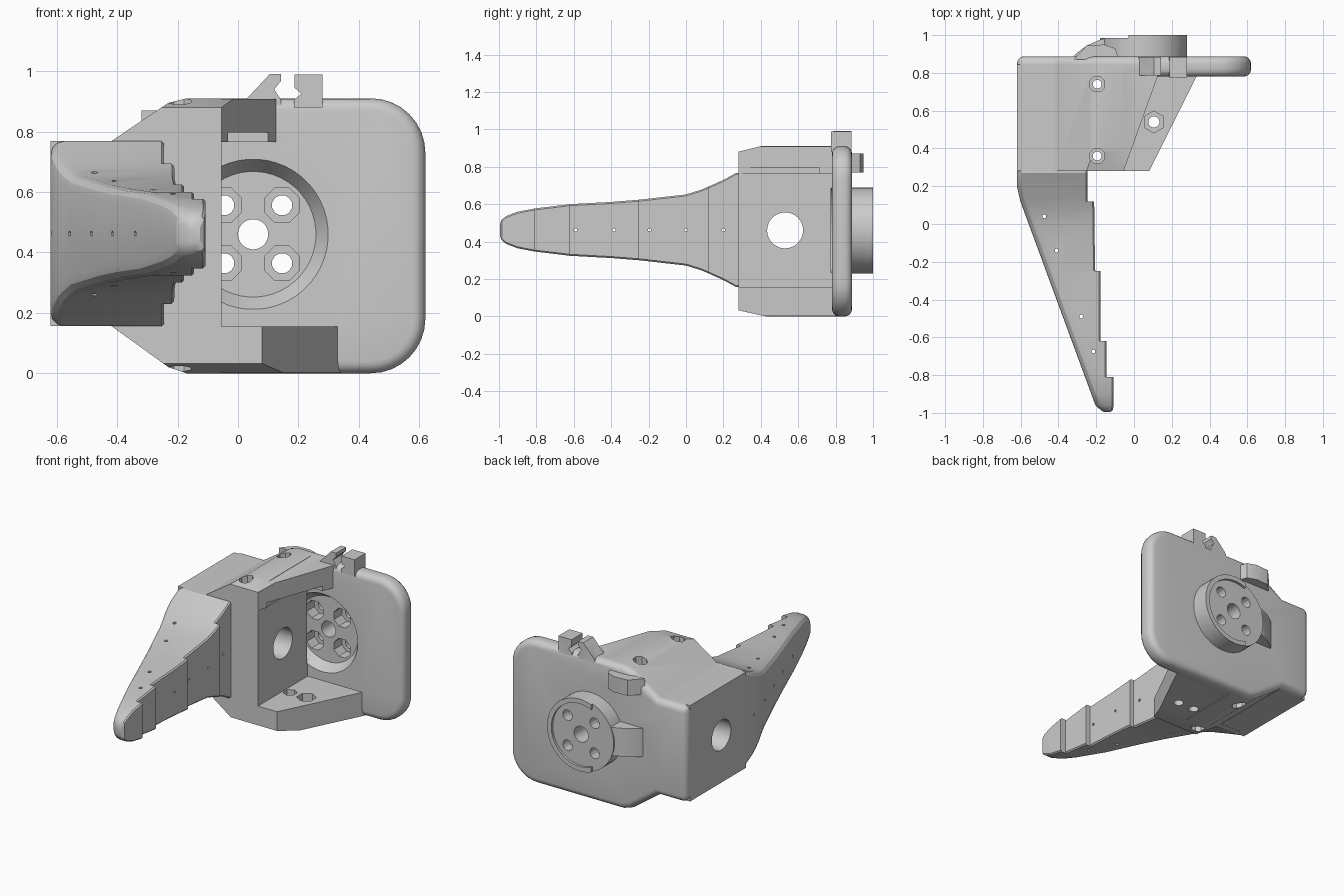
import bpy, bmesh
from math import sin, cos, pi, radians
from mathutils import Vector

if "Cube" in bpy.data.objects:
    bpy.data.objects.remove(bpy.data.objects["Cube"])

AX = {'X': lambda u, v, t: (t, u, v), 'Y': lambda u, v, t: (u, t, v), 'Z': lambda u, v, t: (u, v, t)}


def loft(name, rings):
    """Skin a list of closed rings and cap the ends."""
    bm = bmesh.new()
    rows = [[bm.verts.new(p) for p in r] for r in rings]
    n = len(rows[0])
    for a, b in zip(rows, rows[1:]):
        for i in range(n):
            bm.faces.new((a[i], a[(i + 1) % n], b[(i + 1) % n], b[i]))
    bm.faces.new(rows[0])
    bm.faces.new(rows[-1])
    bmesh.ops.recalc_face_normals(bm, faces=bm.faces)
    me = bpy.data.meshes.new(name)
    bm.to_mesh(me)
    bm.free()
    ob = bpy.data.objects.new(name, me)
    bpy.context.collection.objects.link(ob)
    return ob


def prism(name, pts, axis, a, b):
    return loft(name, [[AX[axis](u, v, t) for u, v in pts] for t in (a, b)])


def circle(u, v, r, n):
    return [(u + r * cos(2 * pi * (i + .5) / n), v + r * sin(2 * pi * (i + .5) / n)) for i in range(n)]


def cyl(name, axis, u, v, a, b, r, r2=None, n=40):
    rings = [[AX[axis](p, q, t) for p, q in circle(u, v, rr, n)]
             for t, rr in ((a, r), (b, r if r2 is None else r2))]
    return loft(name, rings)


def box(name, x0, x1, y0, y1, z0, z1):
    return prism(name, [(x0, y0), (x1, y0), (x1, y1), (x0, y1)], 'Z', z0, z1)


def apply_mods(ob):
    dg = bpy.context.evaluated_depsgraph_get()
    me = bpy.data.meshes.new_from_object(ob.evaluated_get(dg))
    ob.modifiers.clear()
    ob.data = me


def bevel(ob, width, seg, angle=30):
    m = ob.modifiers.new('bevel', 'BEVEL')
    m.width, m.segments = width, seg
    m.limit_method, m.angle_limit = 'ANGLE', radians(angle)
    apply_mods(ob)


def boolean(ob, others, op):
    for o in others:
        m = ob.modifiers.new('bool', 'BOOLEAN')
        m.operation, m.solver, m.object = op, 'EXACT', o
        apply_mods(ob)
        bpy.data.objects.remove(o)


def arc(cx, cz, r, a0, a1, n=8):
    return [(cx + r * cos(radians(a0 + (a1 - a0) * i / n)), cz + r * sin(radians(a0 + (a1 - a0) * i / n)))
            for i in range(n + 1)]


# Back plate, rounded on the right and stepped on the left
left = [(-.17, .91), (-.23, .895), (-.42, .768), (-.62, .768), (-.62, .157), (-.42, .157), (-.23, .02), (-.17, 0)]
outline = arc(.44, .18, .18, -90, 0) + arc(.44, .73, .18, 0, 90) + left
housing = prism('housing', outline, 'Y', .78, .888)
bevel(housing, .04, 4, 40)

# Side block, shelves, rear boss, tab and edge bump
CX, CZ = .05, .46
block = prism('block', left + [(-.055, 0), (-.055, .91)], 'Y', .28, .845)
top_shelf = prism('top_shelf', [(-.1, .28), (-.055, .28), (.125, .78), (.14, .83), (-.1, .83)], 'Z', .765, .908)
low_shelf = prism('low_shelf', [(-.1, .28), (.08, .28), (.33, .78), (.35, .83), (-.1, .83)], 'Z', .003, .155)
boss = cyl('boss', 'Y', CX, CZ, .87, .985, .23, n=48)
tab = prism('tab', [(0, .87), (-.33, .87), (-.31, .9), (-.25, .945), (-.17, .98), (0, .98)], 'Z', .38, .56)
bump = prism('bump', [(-.08, .87), (-.32, .87), (-.25, .945), (-.16, .95), (-.1, .93)], 'Z', .77, .87)

# Raised rim of the boss, open on the tab side
rim = cyl('rim', 'Y', CX, CZ, .98, 1.0, .23, n=48)
boolean(rim, [cyl('rim_bore', 'Y', CX, CZ, .97, 1.02, .2, n=48),
              box('rim_gap', -.3, -.03, .97, 1.02, .2, .7)], 'DIFFERENCE')

# Cable clip on the top edge
hook = prism('hook', [(.02, .88), (.03, .91), (.105, .99), (.142, .99), (.142, .967), (.12, .94), (.142, .905),
                      (.142, .88)], 'Y', .785, .885)
post = prism('post', [(.185, .88), (.185, .905), (.21, .925), (.187, .945), (.187, .988), (.28, .988), (.28, .88)],
             'Y', .775, .885)
boolean(housing, [block, top_shelf, low_shelf, boss, tab, bump, rim, hook, post], 'UNION')

# Recesses, bores and front edge slopes
cuts = [
    cyl('side_bore', 'X', .53, CZ, -.7, .02, .096),
    cyl('dish', 'Y', CX, CZ, .775, .84, .252, .208, n=48),
    cyl('centre_bore', 'Y', CX, CZ, .8, 1.05, .05, n=24),
    box('notch', -.04, .2, .34, .71, .74, .797),
    prism('slope_top', [(.2, .86), (.42, .915), (.2, .95)], 'X', -.7, .2),
    prism('slope_low', [(.2, .05), (.45, -.005), (.2, -.05)], 'X', -.7, .5),
]
for sx in (-1, 1):
    for sz in (-1, 1):
        x, z = CX + sx * .096, CZ + sz * .096
        cuts.append(cyl('screw_bore', 'Y', x, z, .8, 1.05, .034, n=12))
        cuts.append(cyl('screw_seat', 'Y', x, z, .8, .92, .062, n=8))
for y in (.36, .74):
    cuts.append(cyl('pin', 'Z', -.195, y, -.1, 1.1, .024, n=12))
    cuts.append(cyl('pin_top', 'Z', -.195, y, .85, 1.1, .043, n=8))
    cuts.append(cyl('pin_low', 'Z', -.195, y, -.1, .06, .043, n=8))
for x in (-.01, .105):
    cuts.append(cyl('nut_bore', 'Z', x, .54, -.1, .3, .03, n=12))
    cuts.append(cyl('nut_seat', 'Z', x, .54, .08, .3, .058 if x > 0 else .042, n=6))
boolean(housing, cuts, 'DIFFERENCE')

# Tapered finger: stations of y, gripping-side x, half height
stations = [(-.995, -.125, .03), (-.985, -.112, .055), (-.96, -.108, .075), (-.9, -.108, .098), (-.81, -.108, .115),
            (-.81, -.145, .115), (-.62, -.145, .138), (-.62, -.178, .138), (-.4, -.178, .15), (-.25, -.178, .162),
            (-.25, -.205, .162), (0, -.21, .19), (.08, -.21, .215), (.12, -.212, .232), (.12, -.245, .232),
            (.2, -.245, .268), (.27, -.245, .306), (.31, -.245, .306)]
rings = []
for y, xr, h in stations:
    xl = max(-.62, -.62 + (.17 - y) * .368) if y > -.97 else -.2 + (-.97 - y) * 1.6
    r = min(.045, h * .6)
    low = [(xr, -h + .008), (xr - .008, -h)] + [
        (xl + r - r * sin(radians(a)), -h + r - r * cos(radians(a))) for a in (0, 30, 60, 90)]
    ring = low + [(x, -z) for x, z in reversed(low)]
    rings.append([(x, y, .462 + z) for x, z in ring])
finger = loft('finger', rings)

# Small pin holes through the finger
pins = [cyl('cross_pin', 'X', y, .462, -.8, 0, .009, n=6) for y in (-.59, -.385, -.195, 0, .2)]
pins += [cyl('down_pin', 'Z', x, y, 0, 1, .011, n=6)
         for x, y in ((-.475, .04), (-.41, -.14), (-.28, -.49), (-.215, -.675))]
boolean(finger, pins, 'DIFFERENCE')

for ob in (housing, finger):
    bpy.ops.object.select_all(action='DESELECT')
    ob.select_set(True)
    bpy.context.view_layer.objects.active = ob
    bpy.ops.object.shade_smooth_by_angle(angle=radians(25))
